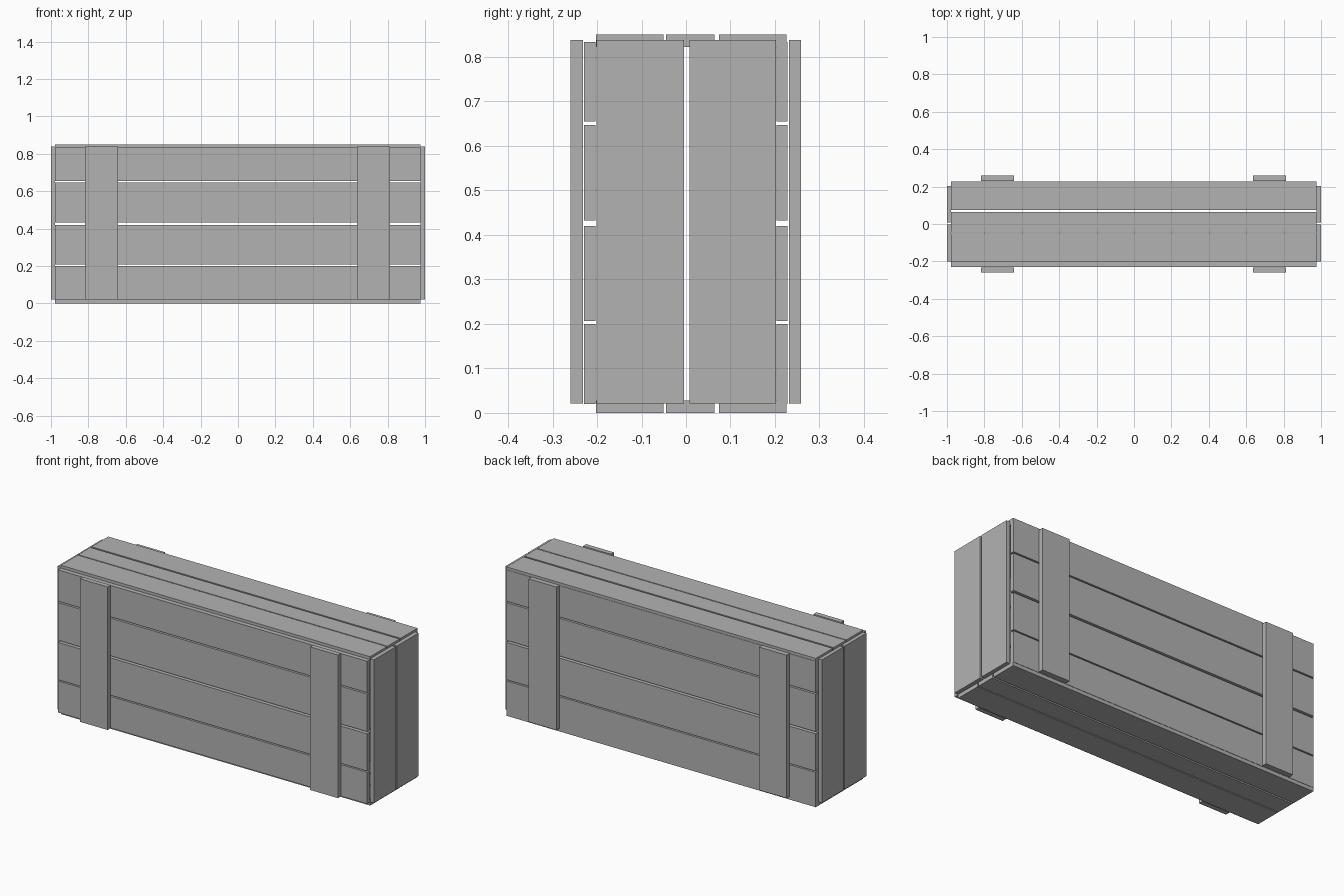
import bpy
import bmesh
from mathutils import Vector

cube = bpy.data.objects.get("Cube")
if cube:
    bpy.data.objects.remove(cube, do_unlink=True)

# One plain grey for all the timber
grey = bpy.data.materials.new("plain_grey")
grey.use_nodes = True
COLOUR = (0.45, 0.45, 0.45, 1)
grey.diffuse_color = COLOUR
grey.node_tree.nodes["Principled BSDF"].inputs["Base Color"].default_value = COLOUR


def plank(name, x, y, z):
    """Flat board spanning the given (low, high) ranges."""
    low, high = (Vector(p) for p in zip(x, y, z))
    bm = bmesh.new()
    bmesh.ops.create_cube(bm, size=1)
    bmesh.ops.scale(bm, vec=high - low, verts=bm.verts)
    mesh = bpy.data.meshes.new(name)
    bm.to_mesh(mesh)
    bm.free()
    mesh.materials.append(grey)
    obj = bpy.data.objects.new(name, mesh)
    obj.location = (low + high) / 2
    bpy.context.collection.objects.link(obj)


LENGTH = (-0.978, 0.976)
HEIGHT = (0.021, 0.838)

# Lid and floor, three boards each
for i, y in enumerate([(-0.202, -0.051), (-0.045, 0.064), (0.074, 0.226)], 1):
    plank(f"floor_plank_{i}", LENGTH, y, (0, 0.028))
    plank(f"lid_plank_{i}", LENGTH, y, (0.822, 0.85))

# Front and back walls, four boards each, with two upright battens
walls = {"front": ((-0.229, -0.203), (-0.26, -0.232)),
         "back": ((0.203, 0.228), (0.231, 0.259))}
rows = [(0.02, 0.2), (0.207, 0.42), (0.432, 0.647), (0.655, 0.834)]
battens = {"right": (-0.817, -0.642), "left": (0.637, 0.813)}
for side, (wall_y, batten_y) in walls.items():
    for i, z in enumerate(rows, 1):
        plank(f"{side}_plank_{i}", LENGTH, wall_y, z)
    for end, x in battens.items():
        plank(f"{side}_{end}_batten", x, batten_y, HEIGHT)

# End walls, two upright boards each
for end, x in {"right": (-1, -0.979), "left": (0.977, 1)}.items():
    for i, y in enumerate([(-0.201, -0.004), (0.008, 0.202)], 1):
        plank(f"{end}_end_plank_{i}", x, y, HEIGHT)
